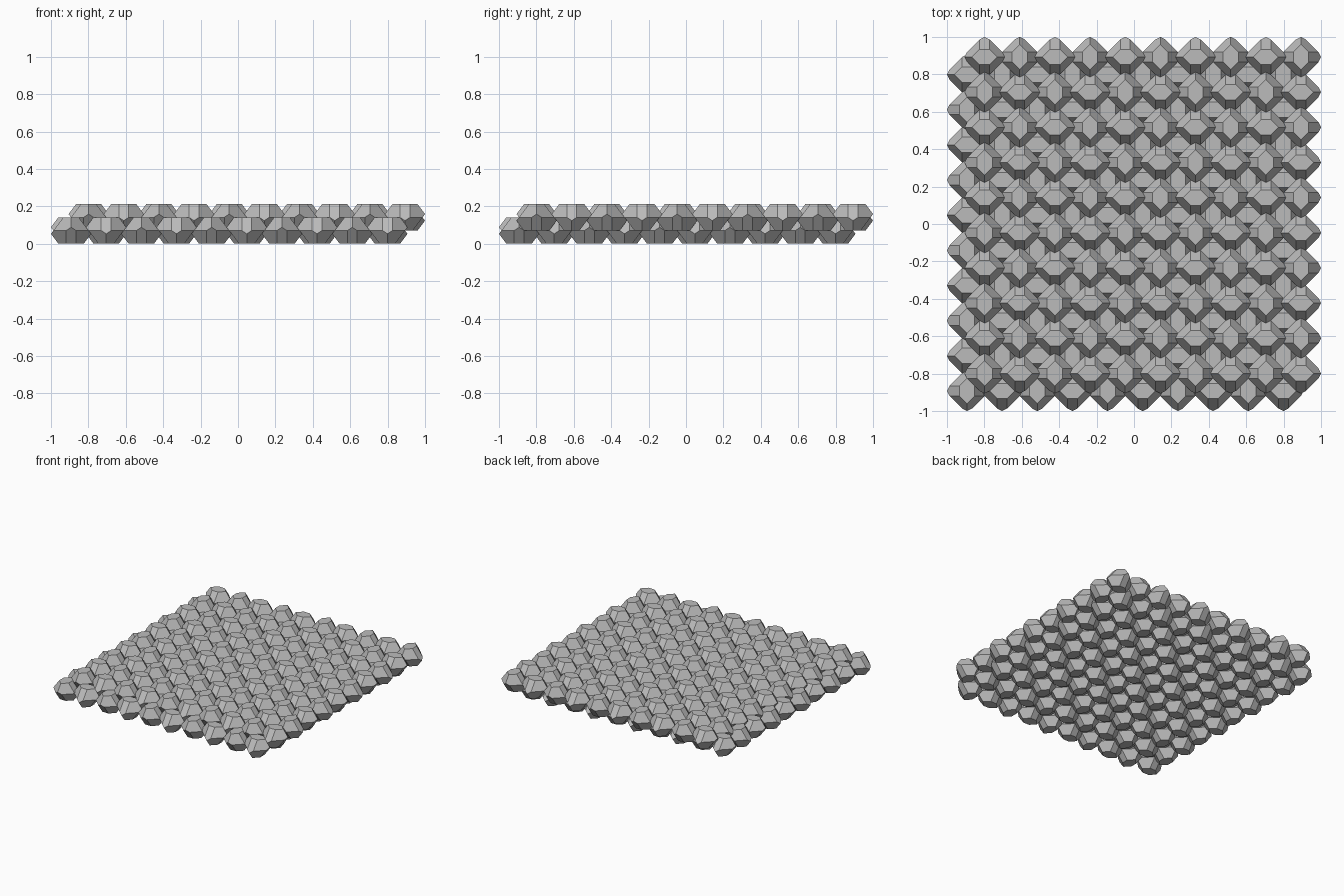
import bpy, bmesh
from math import pi
from mathutils import Matrix, Vector

cube = bpy.data.objects.get("Cube")
if cube:
    bpy.data.objects.remove(cube)

COUNT = 10                                   # cells along each side of a layer
SLOPE = 0.75                                 # layer height over pitch
PITCH = 2 / (COUNT + 0.5 + SLOPE * SLOPE / 4)
HEIGHT = SLOPE * PITCH

grey = bpy.data.materials.new("stone_grey")
grey.use_nodes = True
colour = (0.5, 0.5, 0.5, 1)
grey.diffuse_color = colour
grey.node_tree.nodes["Principled BSDF"].inputs["Base Color"].default_value = colour


def cell_mesh(name, turn):
    """Fourteen-sided cell: two crossed hexagons and twelve pentagons."""
    half, top = PITCH / 2, HEIGHT / 2
    q = SLOPE * HEIGHT / 4                   # half length of the short hexagon sides
    e = half - SLOPE * top                   # distance of those sides from the axis
    drop = HEIGHT / 8
    tip = half + SLOPE * drop
    points = set()
    for a in (-1, 1):
        points |= {(0, a * (e + q), top), (a * (e + q), 0, -top),
                   (a * tip, 0, -drop), (0, a * tip, drop)}
        for b in (-1, 1):
            points |= {(a * e, b * q, top), (b * q, a * e, -top),
                       (a * half, b * q, 0), (b * q, a * half, 0)}
    bm = bmesh.new()
    for p in sorted(points):
        bm.verts.new(p)
    bmesh.ops.convex_hull(bm, input=bm.verts[:])
    bmesh.ops.dissolve_limit(bm, angle_limit=0.02, verts=bm.verts[:], edges=bm.edges[:])
    bmesh.ops.rotate(bm, verts=bm.verts[:], matrix=Matrix.Rotation(turn, 3, "Z"))
    bmesh.ops.recalc_face_normals(bm, faces=bm.faces[:])
    mesh = bpy.data.meshes.new(name)
    bm.to_mesh(mesh)
    bm.free()
    mesh.materials.append(grey)
    return mesh


# Two orientations alternate like a chessboard
cells = [cell_mesh("cell_lengthwise", 0), cell_mesh("cell_crosswise", pi / 2)]

# Two layers, the upper one nested half a cell up, right and back
middle = (COUNT - 0.5) / 2
for layer, label in enumerate(("lower", "upper")):
    for i in range(COUNT):
        for j in range(COUNT):
            obj = bpy.data.objects.new(f"{label}_cell_{i}_{j}", cells[(i + j) % 2])
            obj.location = Vector(((i + layer / 2 - middle) * PITCH,
                                   (j + layer / 2 - middle) * PITCH,
                                   (layer + 1) * HEIGHT / 2))
            bpy.context.collection.objects.link(obj)
